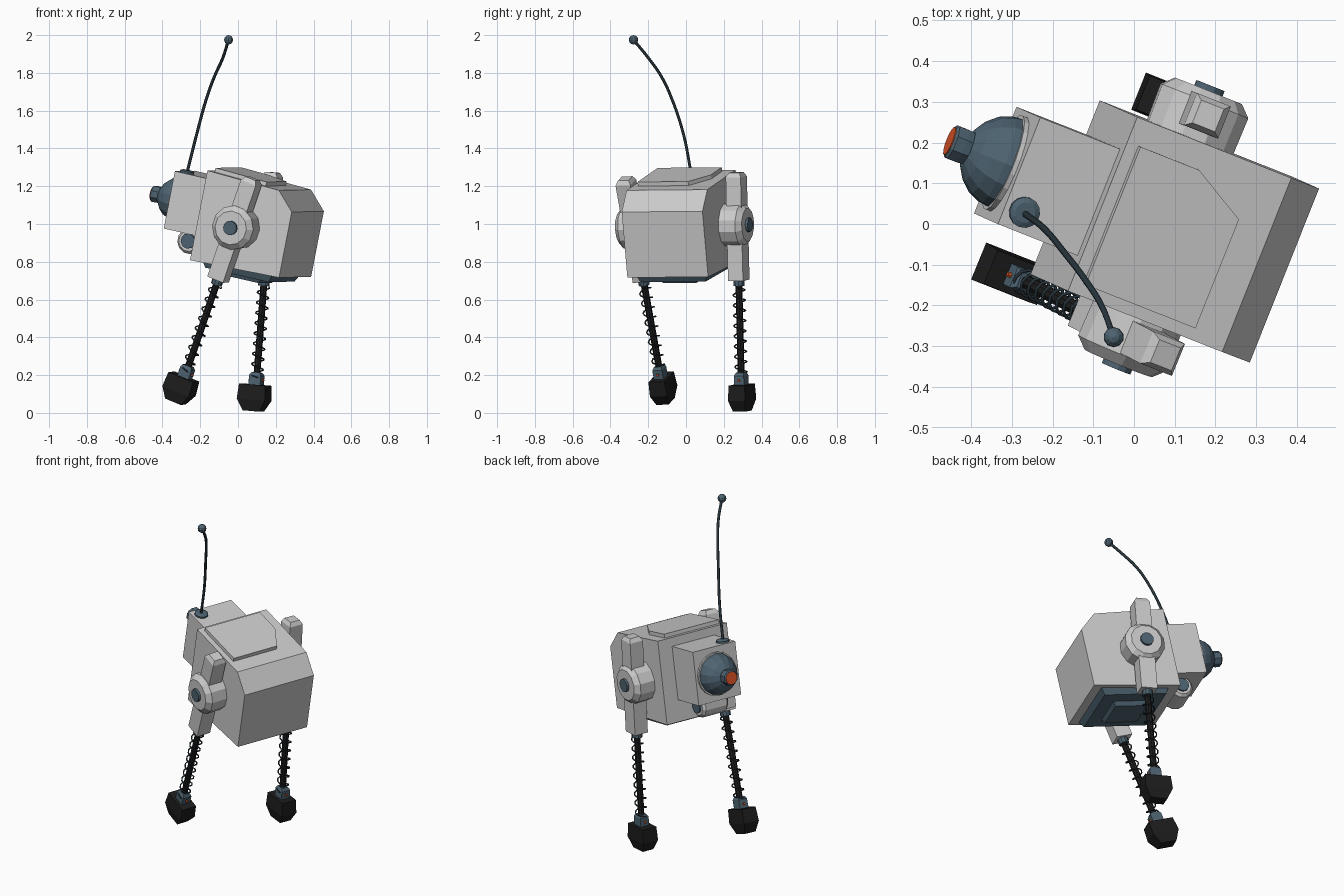
import bpy, bmesh
from math import sin, cos, pi, radians
from mathutils import Matrix, Vector

if "Cube" in bpy.data.objects:
    bpy.data.objects.remove(bpy.data.objects["Cube"])


def material(name, rgb):
    m = bpy.data.materials.new(name)
    m.diffuse_color = (*rgb, 1)
    m.use_nodes = True
    m.node_tree.nodes["Principled BSDF"].inputs["Base Color"].default_value = m.diffuse_color
    return m


BLUE = material("blue_grey", (0.075, 0.125, 0.165))
BLACK = material("black_rubber", (0.012, 0.012, 0.013))
DARK = material("dark_wire", (0.02, 0.035, 0.045))
ORANGE = material("orange", (0.75, 0.09, 0.02))


def R(deg, axis):
    return Matrix.Rotation(radians(deg), 4, axis)


# Robot frame: origin at top front edge of the body, +x = robot's rear
M = Matrix.Translation((-0.077, 0.049, 1.285)) @ R(-21.6, 'Z') @ R(12, 'Y') @ R(0.5, 'X')


def loft(name, rings, mat=None, mw=M):
    """Skin a list of equal-length rings and cap both ends."""
    bm = bmesh.new()
    vs = [[bm.verts.new(p) for p in r] for r in rings]
    n = len(rings[0])
    for a, b in zip(vs, vs[1:]):
        for i in range(n):
            j = (i + 1) % n
            bm.faces.new((a[i], a[j], b[j], b[i]))
    bm.faces.new(vs[0])
    bm.faces.new(vs[-1])
    bmesh.ops.recalc_face_normals(bm, faces=bm.faces)
    me = bpy.data.meshes.new(name)
    bm.to_mesh(me)
    bm.free()
    ob = bpy.data.objects.new(name, me)
    bpy.context.collection.objects.link(ob)
    ob.matrix_world = mw
    if mat:
        me.materials.append(mat)
    return ob


def rect(z, sx, sy, cx=0, cy=0):
    return [(cx + a * sx / 2, cy + b * sy / 2, z) for a, b in ((-1, -1), (1, -1), (1, 1), (-1, 1))]


def lathe(name, prof, n, axis, centre, mat=None, mw=M):
    """Surface of revolution; prof = (distance along axis, radius)."""
    rings = []
    for d, r in prof:
        ring = []
        for i in range(n):
            t = 2 * pi * (i + 0.5) / n
            u, v = r * cos(t), r * sin(t)
            p = {'X': (d, u, v), 'Y': (u, d, v), 'Z': (u, v, d)}[axis]
            ring.append(Vector(p) + Vector(centre))
        rings.append(ring)
    return loft(name, rings, mat, mw)


def wire(name, pts, radius, mat, mw=Matrix(), kind='POLY'):
    cu = bpy.data.curves.new(name, 'CURVE')
    cu.dimensions = '3D'
    cu.bevel_depth = radius
    cu.bevel_resolution = 1
    cu.use_fill_caps = True
    sp = cu.splines.new(kind)
    if kind == 'BEZIER':
        sp.bezier_points.add(len(pts) - 1)
        for b, p in zip(sp.bezier_points, pts):
            b.co = p
            b.handle_left_type = b.handle_right_type = 'AUTO'
        sp.resolution_u = 5
    else:
        sp.points.add(len(pts) - 1)
        for b, p in zip(sp.points, pts):
            b.co = (*p, 1)
    cu.materials.append(mat)
    ob = bpy.data.objects.new(name, cu)
    bpy.context.collection.objects.link(ob)
    ob.matrix_world = mw
    return ob


# Body: side profile extruded across, sloped top rear corner
side_profile = [(0, 0), (0.42, -0.018), (0.515, -0.115), (0.515, -0.47), (0, -0.485)]
loft("body", [[(x, y, z) for x, z in side_profile] for y in (-0.23, 0.23)])

# Top hatch with one cut corner
hatch = [(0.03, -0.2), (0.33, -0.2), (0.33, 0.088), (0.19, 0.165), (0.03, 0.165)]
loft("top_hatch", [[(x, y, z) for x, y in hatch] for z in (-0.005, 0.022)], None, M @ R(2.4, 'Y'))

# Stepped belly plate
loft("belly_plate", [rect(-0.465, 0.41, 0.41, 0.26), rect(-0.51, 0.37, 0.37, 0.26)], BLUE)
loft("belly_cover", [rect(-0.505, 0.22, 0.22, 0.26), rect(-0.535, 0.19, 0.19, 0.26)], BLUE)

# Head, eye and chin roller
loft("head", [rect(-0.36, 0.222, 0.282, -0.104), rect(-0.05, 0.222, 0.282, -0.104)])
eye = (-0.215, 0.004, -0.205)
lathe("eye_ring", [(0.005, 0.125), (-0.012, 0.125)], 20, 'X', eye)
lathe("eye_dome", [(0, 0.119), (-0.03, 0.115), (-0.06, 0.102), (-0.088, 0.078), (-0.108, 0.048)],
      14, 'X', eye, BLUE)
lathe("eye_nozzle", [(-0.09, 0.042), (-0.125, 0.046), (-0.15, 0.046), (-0.156, 0.038)],
      8, 'X', eye, BLUE)
lathe("eye_lens", [(-0.14, 0.037), (-0.158, 0.037)], 12, 'X', eye, ORANGE)
chin = (-0.08, -0.015, -0.4)
lathe("chin_roller", [(-0.085, 0.055), (-0.07, 0.069), (0.07, 0.069), (0.085, 0.055)],
      12, 'Y', chin)
lathe("chin_caps", [(-0.095, 0.04), (0.095, 0.04)], 10, 'Y', chin, BLUE)

# Antenna
lathe("antenna_base", [(-0.055, 0.038), (-0.04, 0.038), (-0.034, 0.025)], 14, 'Z',
      (-0.165, -0.09, 0), BLUE)
path = [(-0.268, 0.025, 1.28), (-0.22, -0.012, 1.47), (-0.165, -0.078, 1.67),
        (-0.125, -0.13, 1.78), (-0.08, -0.2, 1.88), (-0.05, -0.278, 1.975)]
wire("antenna", path, 0.008, DARK, kind='BEZIER')
lathe("antenna_ball", [(0.025 * -cos(pi * (i + 0.15) / 6.3), 0.025 * sin(pi * (i + 0.15) / 6.3))
                       for i in range(7)], 10, 'Z', path[-1], BLUE, Matrix())

# Legs: identical parts; side, hip position along body, swing, splay, arm offset
for tag, s, hx, swing, splay, off in (("right", -1, 0.24, 9, 1.7, 0.05),
                                      ("left", 1, 0.196, -7.4, -0.8, 0.063)):
    L = M @ Matrix.Translation((hx, s * 0.23, -0.255)) @ R(swing, 'Y') @ R(splay, 'X')
    v = s * off
    c = (0, v, 0)
    lathe(tag + "_hip_hub", [(-s * 0.01, 0.116), (s * 0.095, 0.118), (s * 0.122, 0.09)],
          12, 'Y', (0, 0, 0), None, L)
    lathe(tag + "_hip_cap", [(s * 0.11, 0.038), (s * 0.136, 0.038)], 12, 'Y', (0, 0, 0), BLUE, L)
    loft(tag + "_upper_arm", [rect(-0.295, 0.095, 0.085, 0, v), rect(-0.1, 0.095, 0.085, 0, v),
                              rect(0.255, 0.09, 0.085, 0, v), rect(0.278, 0.06, 0.06, 0, v)],
         None, L)
    lathe(tag + "_collar", [(-0.29, 0.03), (-0.325, 0.03)], 10, 'Z', c, BLUE, L)
    lathe(tag + "_rod", [(-0.3, 0.018), (-0.84, 0.018)], 8, 'Z', c, BLACK, L)
    turns, steps = 9, 10
    coil = []
    for i in range(turns * steps + 1):
        t = i / steps
        coil.append((0.032 * cos(2 * pi * t), v + 0.032 * sin(2 * pi * t), -0.33 - 0.49 * t / turns))
    wire(tag + "_spring", coil, 0.004, DARK, L)
    loft(tag + "_ankle", [rect(-0.86, 0.066, 0.055, 0, v), rect(-0.80, 0.066, 0.055, 0, v),
                          rect(-0.785, 0.045, 0.04, 0, v)], BLUE, L)
    lathe(tag + "_ankle_pin", [(-0.042, 0.007), (0.042, 0.007)], 6, 'X', (0, v, -0.825), ORANGE, L)
    loft(tag + "_foot", [rect(-0.85, 0.15, 0.09, -0.005, v), rect(-0.93, 0.16, 0.098, -0.005, v),
                         rect(-0.99, 0.095, 0.07, -0.005, v)], BLACK, L)
